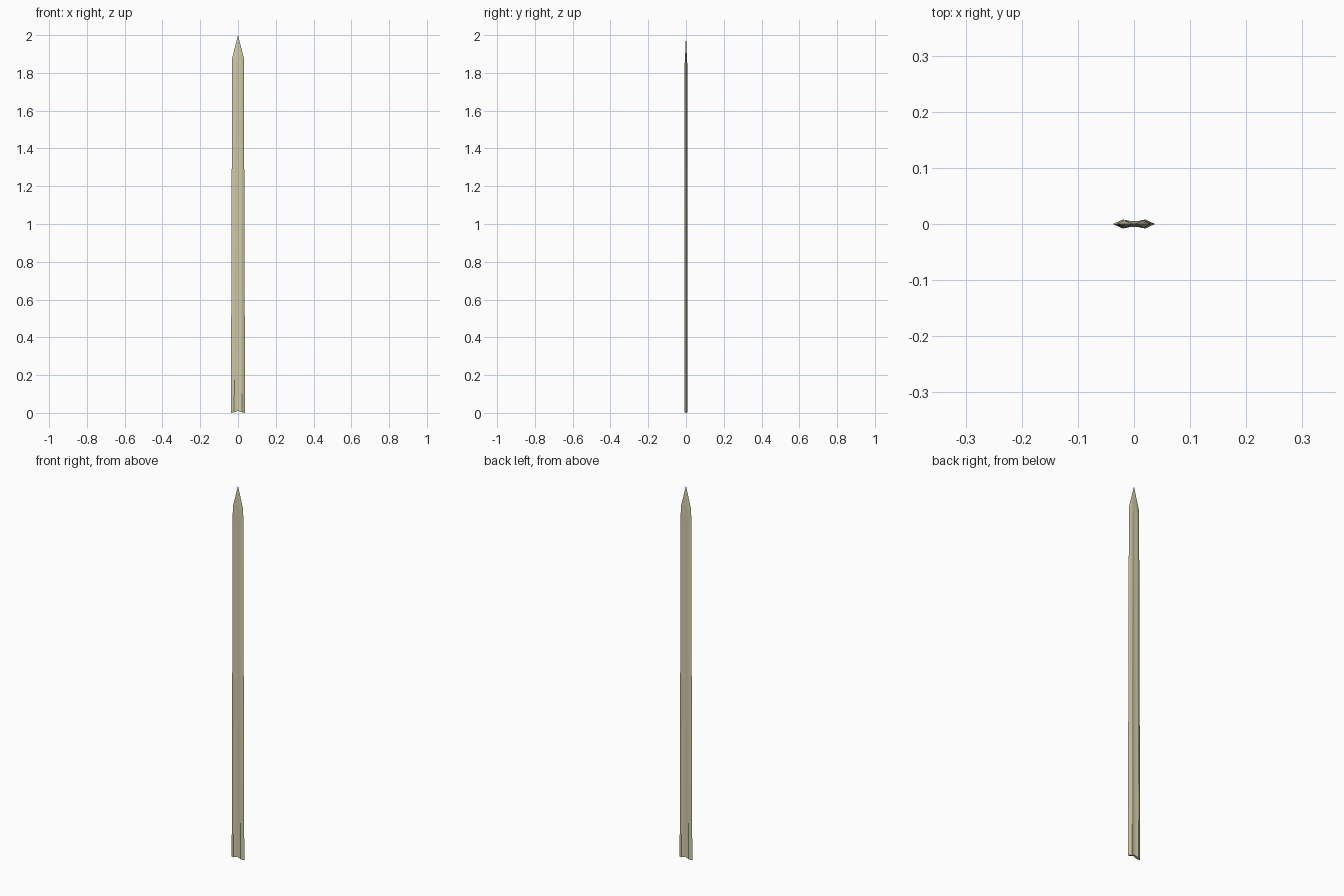
import bpy, bmesh, math

if "Cube" in bpy.data.objects:
    bpy.data.objects.remove(bpy.data.objects["Cube"])

def section(w, ridge, t, floor, z, arch=0.0):
    # closed outline: edge, ridge, shallow hollow, ridge, repeated on the back
    half = [(w, 0), (ridge, t)]
    for k in (0.5, 0, -0.5):
        half.append((ridge * k, floor + (t - floor) * k * k * 1.6))
    half.append((-ridge, t))
    pts = half + [(-x, -y) for x, y in half]
    return [(x, y, z + arch * (1 - min(1, abs(x) / 0.03))) for x, y in pts]

# blade stations from the arched base up to the shoulder of the point
rings = [
    section(0.0375, 0.020, 0.008, 0.0045, 0.0, 0.011),
    section(0.0312, 0.017, 0.007, 0.004, 1.845),
    section(0.0305, 0.015, 0.005, 0.005, 1.88),
]

bm = bmesh.new()
loops = [[bm.verts.new(p) for p in ring] for ring in rings]
n = len(loops[0])
for a, b in zip(loops, loops[1:]):
    for i in range(n):
        j = (i + 1) % n
        bm.faces.new((a[i], a[j], b[j], b[i]))

# point
tip = bm.verts.new((0, 0, 2.0))
for i in range(n):
    bm.faces.new((loops[-1][i], loops[-1][(i + 1) % n], tip))

# base cap, in strips across the thickness
base = loops[0]
half = n // 2
bm.faces.new((base[0], base[n - 1], base[1]))
for i in range(1, half - 1):
    bm.faces.new((base[i], base[n - i], base[n - i - 1], base[i + 1]))
bm.faces.new((base[half - 1], base[half + 1], base[half]))
bmesh.ops.recalc_face_normals(bm, faces=bm.faces[:])

mesh = bpy.data.meshes.new("blade")
bm.to_mesh(mesh)
bm.free()
blade = bpy.data.objects.new("blade", mesh)
bpy.context.collection.objects.link(blade)

mat = bpy.data.materials.new("pale_olive")
mat.diffuse_color = (0.62, 0.60, 0.38, 1)
mat.use_nodes = True
mat.node_tree.nodes["Principled BSDF"].inputs["Base Color"].default_value = mat.diffuse_color
mesh.materials.append(mat)

bpy.context.view_layer.objects.active = blade
blade.select_set(True)
bpy.ops.object.shade_smooth_by_angle(angle=math.radians(30))
